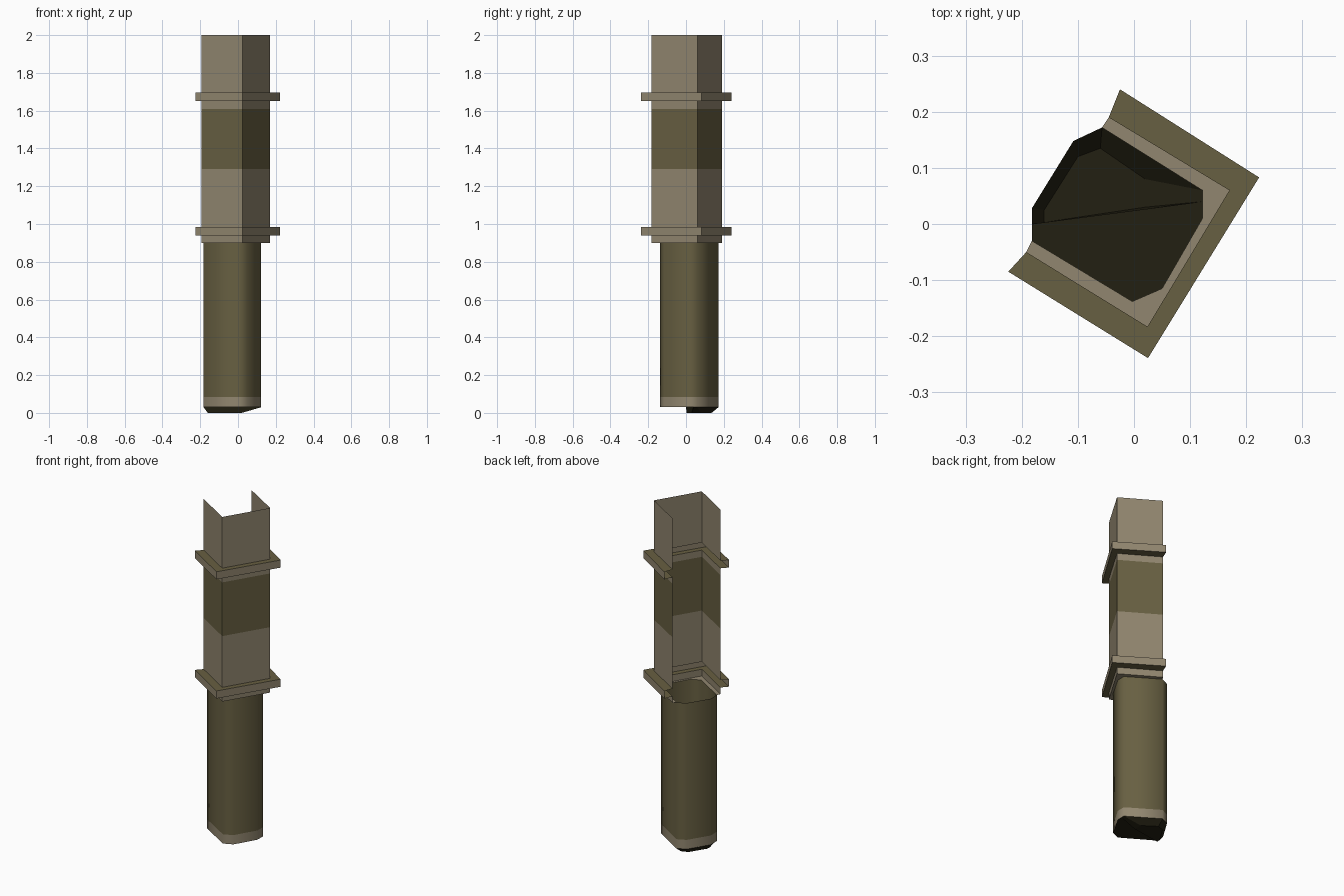
import bpy

cube = bpy.data.objects.get("Cube")
if cube:
    bpy.data.objects.remove(cube, do_unlink=True)


def material(name, rgb):
    mat = bpy.data.materials.new(name)
    mat.use_nodes = True
    mat.diffuse_color = (*rgb, 1)
    mat.node_tree.nodes["Principled BSDF"].inputs["Base Color"].default_value = (*rgb, 1)
    return mat


TAN, OLIVE, DARK = range(3)
MATERIALS = [material("pale tan", (0.285, 0.24, 0.16)),
             material("olive brown", (0.137, 0.116, 0.054)),
             material("dark olive", (0.016, 0.014, 0.006))]


def add_mesh(name, verts, faces, colours, smooth=False):
    mesh = bpy.data.meshes.new(name)
    mesh.from_pydata(verts, [], faces)
    for mat in MATERIALS:
        mesh.materials.append(mat)
    for poly, colour in zip(mesh.polygons, colours):
        poly.material_index = colour
        poly.use_smooth = smooth
    mesh.update()
    obj = bpy.data.objects.new(name, mesh)
    bpy.context.collection.objects.link(obj)
    return obj


def loft(name, rings, closed, smooth=False):
    """Join rings of (outline, height, colour of the strip above)."""
    n = len(rings[0][0])
    verts = [(x, y, z) for outline, z, _ in rings for x, y in outline]
    faces, colours = [], []
    for r in range(len(rings) - 1):
        for i in range(n if closed else n - 1):
            j = (i + 1) % n
            faces.append((r * n + i, r * n + j, (r + 1) * n + j, (r + 1) * n + i))
            colours.append(rings[r][2])
    return add_mesh(name, verts, faces, colours, smooth)


def plate(name, outline, z, colour):
    return add_mesh(name, [(x, y, z) for x, y in outline],
                    [range(len(outline))], [colour])


# Plan outlines, counterclockwise; the sleeve is open at the back right
wall = [(-0.192, -0.05), (0.024, -0.183), (0.17, 0.06), (-0.045, 0.19)]
rib = [(-0.224, -0.085), (0.025, -0.239), (0.223, 0.083), (-0.025, 0.24)]
tube = [(-0.182, -0.03), (-0.003, -0.138), (0.05, -0.115), (0.122, 0.01),
        (0.122, 0.06), (-0.057, 0.172), (-0.108, 0.148), (-0.182, 0.028)]

# Three-sided sleeve with two hollow ribs and a painted middle band
loft("sleeve", [
    (wall, 0.90, TAN),
    (wall, 0.94, OLIVE), (rib, 0.94, TAN), (rib, 0.985, OLIVE),
    (wall, 0.985, TAN), (wall, 1.29, OLIVE), (wall, 1.61, TAN),
    (wall, 1.65, OLIVE), (rib, 1.65, TAN), (rib, 1.695, OLIVE),
    (wall, 1.695, TAN), (wall, 2.0, TAN)], closed=False)

# Ledge joining the sleeve to the narrower tube
plate("ledge", wall + tube[5::-1], 0.90, TAN)

# Lower tube with bevelled corners and a pale foot band
loft("lower_tube", [(tube, 0.03, TAN), (tube, 0.085, OLIVE), (tube, 0.90, OLIVE)],
     closed=True, smooth=True)

# Underside: flat front half and a shallow sunken pan behind it
left_edge, right_edge = (-0.182, 0.0), (0.122, 0.04)
plate("floor_front", [left_edge, right_edge, tube[3], tube[2], tube[1], tube[0]],
      0.03, DARK)
pan_top = [left_edge, right_edge] + tube[4:]
pan_base = [(-0.16, 0.003), (0.02, 0.03), (0.02, 0.08),
            (-0.06, 0.135), (-0.1, 0.12), (-0.16, 0.025)]
loft("floor_pan", [(pan_base, 0.0, DARK), (pan_top, 0.03, DARK)], closed=True)
plate("floor_pan_base", pan_base[::-1], 0.0, DARK)
